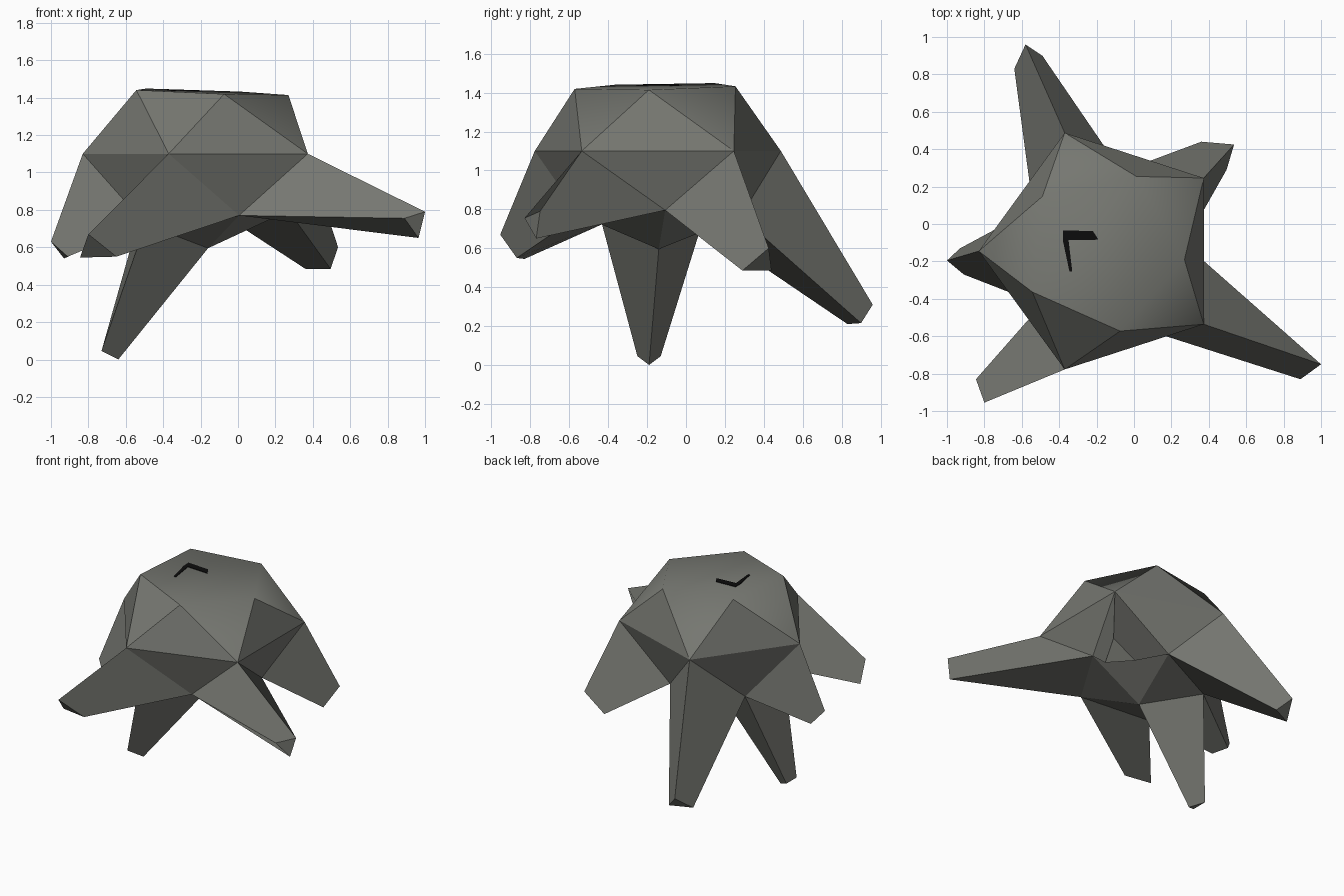
import bpy, bmesh, math
from mathutils import Vector

if "Cube" in bpy.data.objects:
    bpy.data.objects.remove(bpy.data.objects["Cube"])

CX, CY = -0.165, -0.145


def material(name, rgb):
    m = bpy.data.materials.new(name)
    m.diffuse_color = (*rgb, 1.0)
    m.use_nodes = True
    m.node_tree.nodes["Principled BSDF"].inputs["Base Color"].default_value = m.diffuse_color
    return m


grey = material("stone grey", (0.18, 0.185, 0.165))
black = material("black", (0.004, 0.004, 0.004))


def finish(name, bm, mat):
    mesh = bpy.data.meshes.new(name)
    bm.to_mesh(mesh)
    bm.free()
    mesh.materials.append(mat)
    obj = bpy.data.objects.new(name, mesh)
    bpy.context.collection.objects.link(obj)
    return obj


def ring(radius, start, height):
    """Five points round the body axis; height is a function of x and y."""
    pts = []
    for k in range(5):
        a = math.radians(start + 72 * k)
        x, y = CX + radius * math.cos(a), CY + radius * math.sin(a)
        pts.append(Vector((x, y, height(x, y))))
    return pts


def top_z(x, y):
    return 1.431 - 0.037 * (x - CX) + 0.02 * (y - CY)


# Rings of the faceted body: flat top, wide waist, underside with a low point
top = ring(0.437, -6, top_z)
waist = ring(0.665, 36, lambda x, y: 1.1)
under = ring(0.437, 5, lambda x, y: 0.765 + 0.095 * (x + 0.05))
low = Vector((-0.16, -0.14, 0.595))

# Body shell, left open where the legs grow out
bm = bmesh.new()
T = [bm.verts.new(p) for p in top]
V = [bm.verts.new(p) for p in waist]
M = [bm.verts.new(p) for p in under]
N = bm.verts.new(low)
bm.faces.new(T)
openings = []
for k in range(5):
    n = (k + 1) % 5
    bm.faces.new((T[k], V[k], T[n]))
    bm.faces.new((V[k], V[n], T[n]))
    bm.faces.new((V[k], M[n], V[n]))
    openings.append(bm.faces.new((V[k], M[k], M[n])))
    belly = bm.faces.new((M[k], N, M[n]))
    if k == 2:
        openings.append(belly)
bmesh.ops.recalc_face_normals(bm, faces=bm.faces)
bmesh.ops.delete(bm, geom=openings, context='FACES_ONLY')
# The top blends softly into four of its five sloping facets
for f in bm.faces:
    f.smooth = True
for e in bm.edges:
    e.smooth = False
for k in (0, 1, 2, 4):
    bm.edges.get((T[k], T[(k + 1) % 5])).smooth = True
finish("body", bm, grey)


# Legs: three-sided tapers from an opening of the body to a small end
def leg(name, base, tip):
    bm = bmesh.new()
    a = [bm.verts.new(p) for p in base]
    b = [bm.verts.new(p) for p in tip]
    root = bm.faces.new(a)
    bm.faces.new(b)
    for i in range(3):
        j = (i + 1) % 3
        bm.faces.new((a[i], a[j], b[j], b[i]))
    bmesh.ops.recalc_face_normals(bm, faces=bm.faces)
    bmesh.ops.delete(bm, geom=[root], context='FACES_ONLY')
    finish(name, bm, grey)


side_legs = [
    ("back_right_leg", ((0.535, 0.425, 0.60), (0.495, 0.29, 0.485), (0.36, 0.44, 0.485))),
    ("back_left_leg", ((-0.58, 0.96, 0.31), (-0.49, 0.90, 0.215), (-0.64, 0.83, 0.21))),
    ("left_leg", ((-1.0, -0.195, 0.63), (-0.93, -0.13, 0.54), (-0.91, -0.27, 0.55))),
    ("front_left_leg", ((-0.80, -0.955, 0.67), (-0.845, -0.83, 0.545), (-0.65, -0.87, 0.55))),
    ("front_right_leg", ((1.0, -0.75, 0.79), (0.89, -0.83, 0.755), (0.965, -0.77, 0.65))),
]
for k, (name, tip) in enumerate(side_legs):
    leg(name, (waist[k], under[k], under[(k + 1) % 5]), tip)
leg("bottom_leg", (low, under[2], under[3]),
    ((-0.64, -0.19, 0.0), (-0.73, -0.13, 0.045), (-0.73, -0.25, 0.045)))

# Thin dark bent mark on the top
outline = [(-0.38, -0.035), (-0.22, -0.037), (-0.19, -0.084), (-0.35, -0.086),
           (-0.33, -0.255), (-0.345, -0.255), (-0.38, -0.09)]
bm = bmesh.new()
face = bm.faces.new([bm.verts.new((x, y, top_z(x, y) - 0.001)) for x, y in outline])
ext = bmesh.ops.extrude_face_region(bm, geom=[face])
for v in ext["geom"]:
    if isinstance(v, bmesh.types.BMVert):
        v.co.z += 0.005
bmesh.ops.recalc_face_normals(bm, faces=bm.faces)
finish("top_mark", bm, black)
